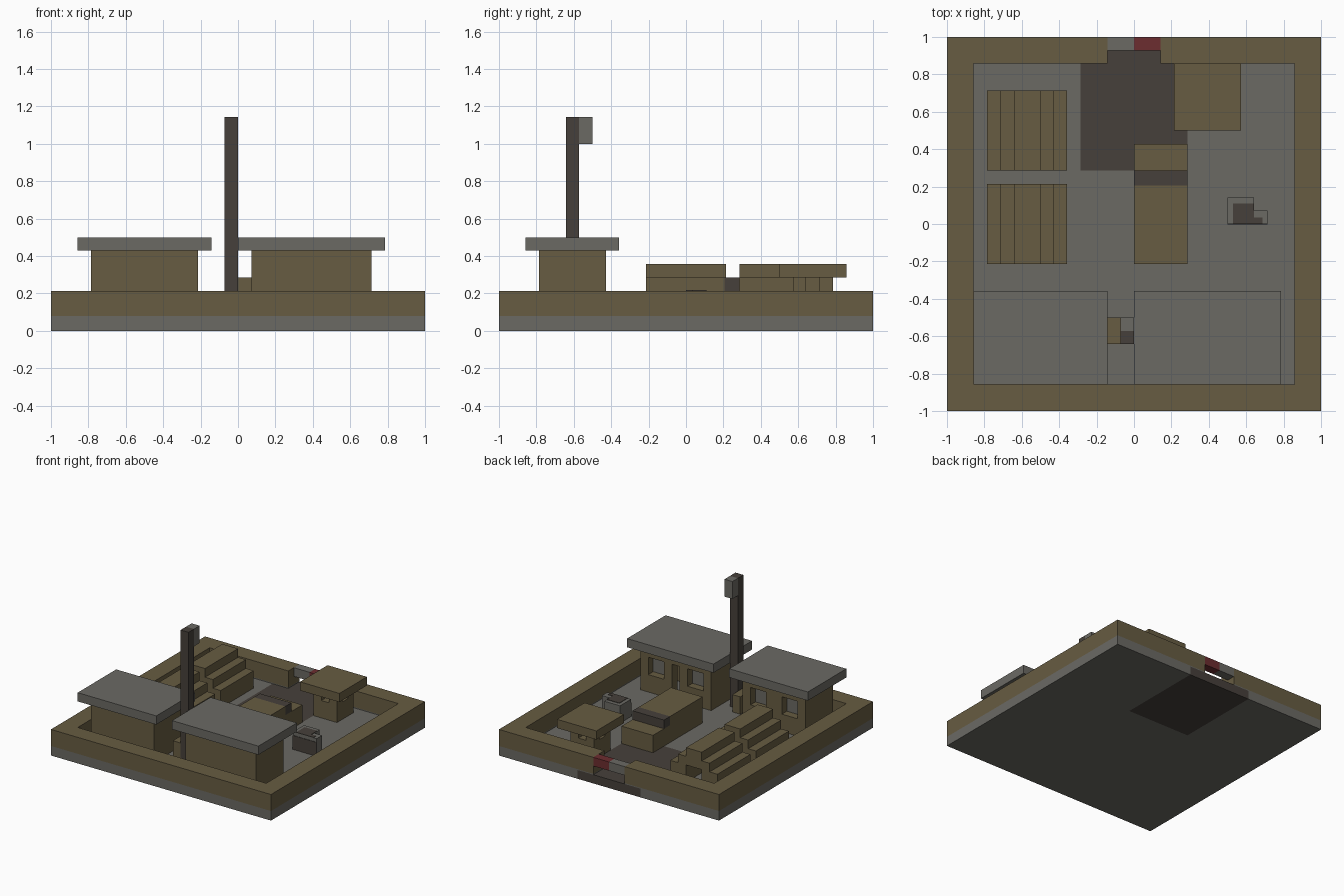
import bpy
import bmesh

U = 1 / 14  # building module: every part sits on this grid


def material(name, rgb):
    m = bpy.data.materials.new(name)
    m.use_nodes = True
    colour = (*rgb, 1)
    m.diffuse_color = colour
    bsdf = next(n for n in m.node_tree.nodes if n.type == 'BSDF_PRINCIPLED')
    bsdf.inputs['Base Color'].default_value = colour
    bsdf.inputs['Roughness'].default_value = 0.9
    return m


def part(name, mat, *boxes):
    """One object from boxes (x0, x1, y0, y1, z0, z1) in modules."""
    bm = bmesh.new()
    for x0, x1, y0, y1, z0, z1 in boxes:
        cube = bmesh.ops.create_cube(bm, size=1)
        for v in cube['verts']:
            v.co.x = U * (x1 if v.co.x > 0 else x0)
            v.co.y = U * (y1 if v.co.y > 0 else y0)
            v.co.z = U * (z1 if v.co.z > 0 else z0)
    mesh = bpy.data.meshes.new(name)
    bm.to_mesh(mesh)
    bm.free()
    mesh.materials.append(mat)
    ob = bpy.data.objects.new(name, mesh)
    bpy.context.collection.objects.link(ob)
    return ob


old = bpy.data.objects.get("Cube")
if old:
    bpy.data.objects.remove(old, do_unlink=True)

olive = material("olive", (0.136, 0.107, 0.054))
grey = material("grey", (0.146, 0.143, 0.127))
dark = material("dark_brown", (0.061, 0.051, 0.043))
red = material("red", (0.15, 0.026, 0.029))

# Ground slab with a dark driveway at the gate
part("ground_slab", grey, (-14, 14, -14, 4, 0, 1),
     (-14, -4, 4, 14, 0, 1), (4, 14, 4, 14, 0, 1))
part("driveway", dark, (-4, 4, 4, 14, 0, 1))

# Perimeter wall with a gap at the back, on a thin grey footing
runs = [(-14, 14, -14, -12), (-14, -12, -12, 14), (12, 14, -12, 14),
        (-12, -2, 12, 14), (2, 12, 12, 14)]
part("wall_footing", grey, *[(*r, 1, 1.1) for r in runs])
part("perimeter_wall", olive, *[(*r, 1.1, 3) for r in runs])

# Gate barrier
part("barrier_grey", grey, (-2, 0, 13, 14, 2, 3))
part("barrier_red", red, (0, 2, 13, 14, 2, 3))


def hut(name, x0, x1, windows, door):
    """Hollow hut whose yard side has windows and perhaps a door."""
    south, north = -11, -6
    boxes = [(x0, x1, south, south + 1, 1, 6),
             (x0, x0 + 1, south + 1, north, 1, 6),
             (x1 - 1, x1, south + 1, north, 1, 6),
             (x0 + 1, x1 - 1, north - 1, north, 5, 6)]
    x = x0 + 1
    for a, b, sill in sorted([(*w, 3) for w in windows] + door) + [(x1 - 1, x1 - 1, 1)]:
        if a > x:
            boxes.append((x, a, north - 1, north, 1, 5))
        if sill > 1 and b > a:
            boxes.append((a, b, north - 1, north, 1, sill))
        x = b
    part(name + "_walls", olive, *boxes)
    part(name + "_window_panes", grey,
         *[(a, b, north - 1, north - 0.9, 3, 5) for a, b in windows])
    part(name + "_roof", grey, (x0 - 1, x1 + 1, south - 1, north + 1, 6, 7))


hut("right_hut", -11, -3, [(-10, -8), (-6, -4)], [])
hut("left_hut", 1, 10, [(2, 4), (7, 9)], [(5, 6, 1)])

# Mast with loudspeaker and a crate beside it
part("mast", dark, (-1, 0, -9, -8, 1, 16))
part("loudspeaker", grey, (-1, 0, -8, -7, 14, 16))
part("crate", olive, (-2, -1, -9, -7, 1, 3))

# Stepped tents with an entrance at the back end
for name, y0 in (("front_tent", -3), ("rear_tent", 4)):
    y1 = y0 + 6
    part(name, olive,
         (-11, -10, y0, y1, 1, 3), (-6, -5, y0, y1, 1, 3),
         (-10, -9, y0, y1, 1, 4), (-7, -6, y0, y1, 1, 4),
         (-9, -7, y0, y1, 3, 5), (-9, -7, y0, y0 + 1, 1, 3))

# Truck: cargo body, dark cab window band, low bonnet
part("truck_body", olive, (0, 4, -3, 2.9, 1, 4),
     (0, 4, 2.9, 4, 1, 3), (0, 4, 4, 6, 1, 3))
part("truck_windscreen", dark, (0, 4, 2.9, 4, 3, 4))

# Guard booth: low walls, corner posts, flat roof
posts = [(x, x + 1, y, y + 1, 3, 4) for x in (4, 6) for y in (8, 10)]
part("booth_walls", olive, (4, 7, 8, 9, 1, 3), (4, 7, 10, 11, 1, 3),
     (4, 5, 9, 10, 1, 3), (6, 7, 9, 10, 1, 3), *posts)
part("booth_roof", olive, (3, 8, 7, 12, 4, 5))

# Generator with a dark top panel and front
part("generator", grey, (7, 9, 0, 2, 1, 3), (9, 10, 0, 1, 1, 3))
part("generator_panels", dark, (7.4, 9, 0, 1.55, 3, 3.05),
     (9, 9.6, 0, 0.5, 3, 3.05), (7, 10, -0.05, 0, 1, 2.6))
